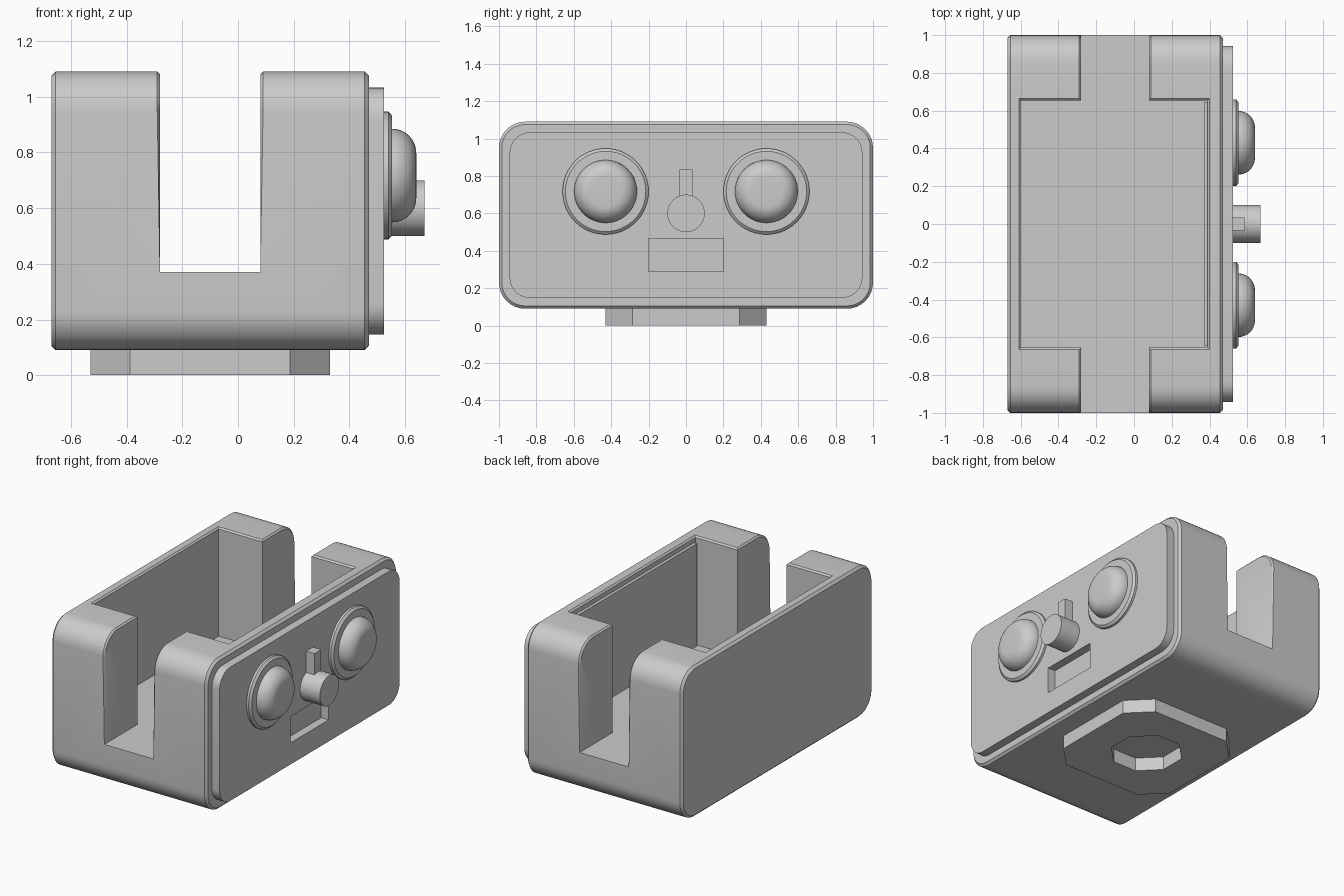
import bpy, bmesh, math
from mathutils import Vector

cube = bpy.data.objects.get("Cube")
if cube:
    bpy.data.objects.remove(cube, do_unlink=True)

grey = bpy.data.materials.new("plain grey")
grey.use_nodes = True
GREY = (0.6, 0.6, 0.6, 1)
grey.diffuse_color = GREY
grey.node_tree.nodes["Principled BSDF"].inputs["Base Color"].default_value = GREY


def circle(r, y=0, z=0, n=48):
    return [(y + r * math.cos(math.tau * i / n), z + r * math.sin(math.tau * i / n)) for i in range(n)]


def rounded(hy, hz, r, z, seg=8):
    """Rounded rectangle outline in the side plane."""
    pts = []
    for k, (sy, sz) in enumerate([(1, 1), (-1, 1), (-1, -1), (1, -1)]):
        for i in range(seg + 1):
            a = math.pi / 2 * (k + i / seg)
            pts.append((sy * (hy - r) + r * math.cos(a), z + sz * (hz - r) + r * math.sin(a)))
    return pts


def loft(name, rings, smooth=True):
    """Skin a list of equal-sized 3D rings and cap both ends."""
    bm = bmesh.new()
    loops = [[bm.verts.new(p) for p in ring] for ring in rings]
    n = len(loops[0])
    for a, b in zip(loops, loops[1:]):
        for i in range(n):
            j = (i + 1) % n
            bm.faces.new((a[i], a[j], b[j], b[i]))
    bm.faces.new(loops[0])
    bm.faces.new(loops[-1])
    bmesh.ops.recalc_face_normals(bm, faces=bm.faces)
    mesh = bpy.data.meshes.new(name)
    bm.to_mesh(mesh)
    bm.free()
    mesh.materials.append(grey)
    ob = bpy.data.objects.new(name, mesh)
    bpy.context.collection.objects.link(ob)
    if smooth:
        smooth_object(ob)
    return ob


def smooth_object(ob):
    bpy.ops.object.select_all(action='DESELECT')
    ob.select_set(True)
    bpy.context.view_layer.objects.active = ob
    bpy.ops.object.shade_smooth_by_angle(angle=math.radians(30))


def along_x(name, sections):
    return loft(name, [[(x, y, z) for y, z in pts] for x, pts in sections])


def along_z(name, outline, z0, z1):
    return loft(name, [[(x, y, z) for x, y in outline] for z in (z0, z1)], smooth=False)


def box(name, x0, x1, y0, y1, z0, z1):
    return along_z(name, [(x0, y0), (x1, y0), (x1, y1), (x0, y1)], z0, z1)


def cut(ob, cutter):
    """Apply a boolean difference and discard the cutter."""
    mod = ob.modifiers.new("cut", 'BOOLEAN')
    mod.operation = 'DIFFERENCE'
    mod.solver = 'EXACT'
    mod.object = cutter
    bpy.ops.object.select_all(action='DESELECT')
    bpy.context.view_layer.objects.active = ob
    ob.select_set(True)
    bpy.ops.object.modifier_apply(modifier=mod.name)
    bpy.data.objects.remove(cutter, do_unlink=True)


# Body: rounded block with chamfered ends
MID, FLOOR = 0.59, 0.37
C = 0.015


def body_ring(inset):
    return rounded(1 - inset, 0.5 - inset, 0.14 - inset, MID)


body = along_x("body", [(-0.67, body_ring(C)), (-0.67 + C, body_ring(0)),
                        (0.47 - C, body_ring(0)), (0.47, body_ring(C))])

# Cross-shaped opening: inner cavity plus a slot through both ends
SL, SR, CL, CR, CY = -0.28, 0.08, -0.6, 0.39, 0.655
half = [(SL, -1.2), (SR, -1.2), (SR, -CY), (CR, -CY)]
half += [(CR, CY), (SR, CY), (SR, 1.2), (SL, 1.2)]
half += [(SL, CY), (CL, CY), (CL, -CY), (SL, -CY)]
cut(body, along_z("opening_cutter", half, FLOOR, 1.4))

# Small chamfer on the rim of the opening
bm = bmesh.new()
bm.from_mesh(body.data)
rim = []
for e in bm.edges:
    if len(e.link_faces) != 2 or not e.is_convex:
        continue
    mid = (e.verts[0].co + e.verts[1].co) / 2
    inner_post = abs(abs(mid.y) - CY) < 0.01 and abs(e.verts[0].co.z - e.verts[1].co.z) > 0.1
    if e.calc_face_angle(0) > math.radians(60) and mid.z > FLOOR + 0.01 and not inner_post:
        rim.append(e)
bmesh.ops.bevel(bm, geom=rim, offset=0.01, segments=1, affect='EDGES', clamp_overlap=True)
bm.to_mesh(body.data)
bm.free()
smooth_object(body)

# Thin lining on the inside of the panel wall
box("inner_lining", 0.37, 0.395, -0.645, 0.645, FLOOR - 0.01, 1.05)

# Side panel with a rectangular window
panel_outline = rounded(0.943, 0.443, 0.11, MID)
panel = along_x("side_panel", [(0.465, panel_outline), (0.525, panel_outline)])
cut(panel, box("window_cutter", 0.4, 0.6, -0.2, 0.2, 0.29, 0.465))
smooth_object(panel)

# Pair of domed buttons, each on a chamfered ring
for side, y in (("left", 0.43), ("right", -0.43)):
    z = 0.717
    along_x(side + "_button_ring", [(0.52, circle(0.23, y, z)), (0.54, circle(0.23, y, z)),
                                    (0.553, circle(0.215, y, z))])
    arc = [math.pi / 2 * i / 10 for i in range(11)]
    along_x(side + "_button_dome",
            [(0.553 + 0.087 * math.sin(a), circle(0.081 + 0.087 * math.cos(a), y, z)) for a in arc])

# Centre knob and pointer bar
along_x("knob", [(0.52, circle(0.1, 0, 0.6)), (0.67, circle(0.1, 0, 0.6))])
box("pointer_bar", 0.52, 0.585, -0.035, 0.035, 0.68, 0.835)


# Octagonal foot with an octagonal pocket
def octagon(h, c, cx=-0.1):
    k = h - c
    pts = [(h, -k), (h, k), (k, h), (-k, h), (-h, k), (-h, -k), (-k, -h), (k, -h)]
    return [(cx + x, y) for x, y in pts]


foot = along_z("foot", octagon(0.43, 0.143), 0, 0.095)
cut(foot, along_z("pocket_cutter", octagon(0.21, 0.123), -0.1, 0.2))
